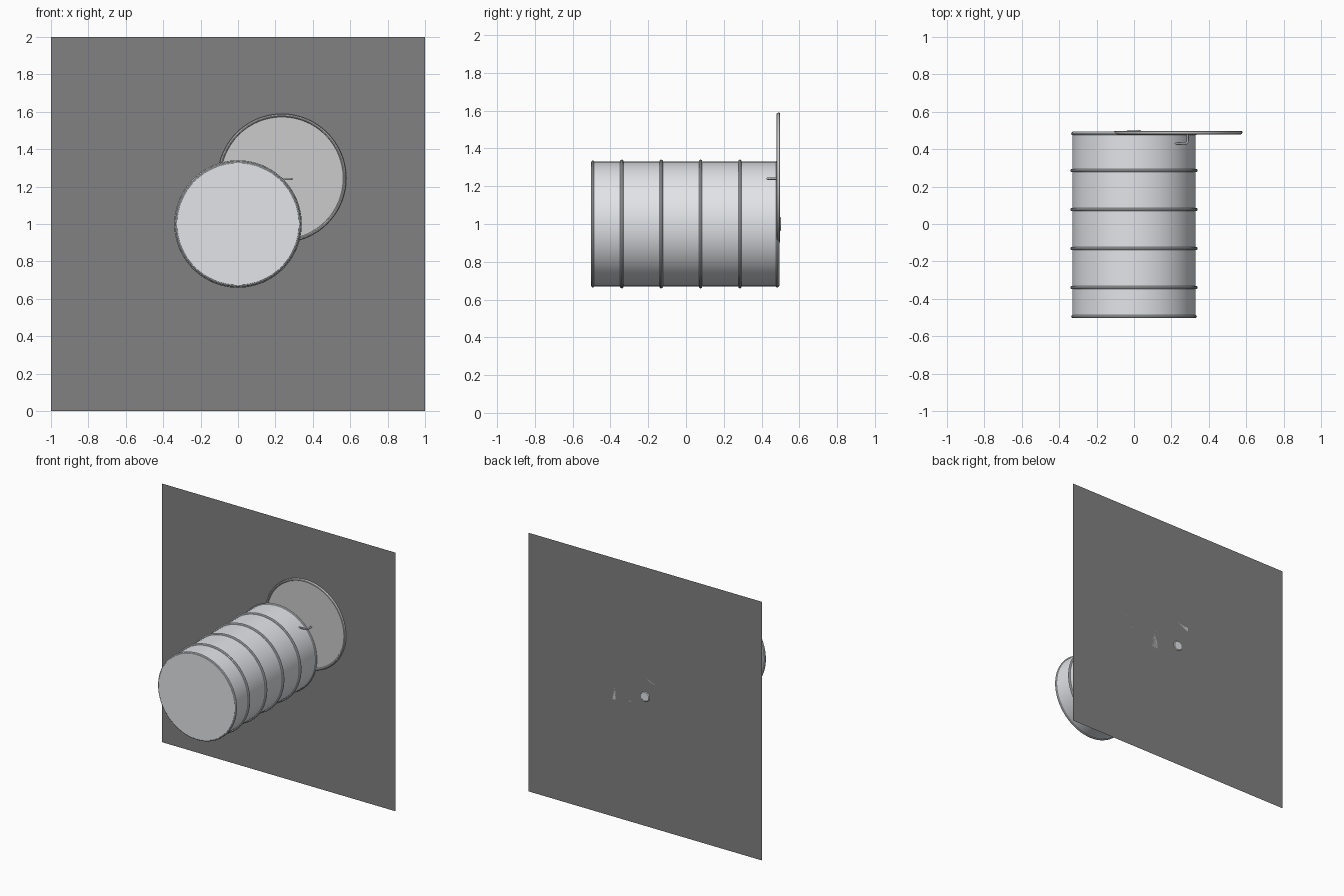
import bpy, bmesh, math
from mathutils import Matrix, Vector

if "Cube" in bpy.data.objects:
    bpy.data.objects.remove(bpy.data.objects["Cube"])

SEG = 64


def material(name, rgb):
    m = bpy.data.materials.new(name)
    m.diffuse_color = (*rgb, 1)
    m.use_nodes = True
    m.node_tree.nodes["Principled BSDF"].inputs["Base Color"].default_value = m.diffuse_color
    return m


steel = material("steel", (0.76, 0.78, 0.81))
dark = material("dark_grey", (0.22, 0.22, 0.22))


def finish(name, bm, mat=None, smooth=True):
    bmesh.ops.recalc_face_normals(bm, faces=bm.faces)
    me = bpy.data.meshes.new(name)
    bm.to_mesh(me)
    bm.free()
    ob = bpy.data.objects.new(name, me)
    bpy.context.collection.objects.link(ob)
    if mat:
        me.materials.append(mat)
    if smooth:
        bpy.ops.object.select_all(action='DESELECT')
        ob.select_set(True)
        bpy.context.view_layer.objects.active = ob
        bpy.ops.object.shade_smooth_by_angle(angle=math.radians(35))
    return ob


def lathe(name, profile, x, z, mat=None, closed=False, seg=SEG):
    """Spin a (radius, y) profile around an axis parallel to y."""
    bm = bmesh.new()
    vs = [bm.verts.new((r, y, 0)) for r, y in profile]
    pairs = list(zip(vs, vs[1:])) + ([(vs[-1], vs[0])] if closed else [])
    edges = [bm.edges.new(p) for p in pairs]
    bmesh.ops.spin(bm, geom=vs + edges, cent=(0, 0, 0), axis=(0, 1, 0),
                   angle=math.tau, steps=seg)
    bmesh.ops.remove_doubles(bm, verts=bm.verts, dist=1e-5)
    bmesh.ops.translate(bm, verts=bm.verts, vec=(x, 0, z))
    return finish(name, bm, mat)


def ring(name, radius, y, thick, mat):
    prof = [(radius + thick * math.cos(a), y + thick * math.sin(a))
            for a in (i * math.tau / 10 for i in range(10))]
    return lathe(name, prof, 0, 1, mat, closed=True)


# Backing panel
bm = bmesh.new()
bmesh.ops.create_grid(bm, x_segments=1, y_segments=1, size=1,
                      matrix=Matrix.Translation((0, 0.498, 1)) @ Matrix.Rotation(math.pi / 2, 4, 'X'))
finish("panel", bm, dark, smooth=False)

# Drum body, closed at both ends
F, B, R = -0.503, 0.495, 0.33
lathe("drum_body", [(0, F), (R - 0.004, F), (R, F + 0.004),
                    (R, B - 0.004), (R - 0.004, B), (0, B)], 0, 1, steel)

# Rolling hoops and end rims
for i in range(4):
    ring(f"hoop_{i + 1}", 0.332, -0.34 + 0.2085 * i, 0.009, steel)
for name, y in (("front_rim", F + 0.009), ("back_rim", B - 0.012)):
    ring(name, 0.328, y, 0.008, steel)

# Bung in the centre of the drum end, poking through the panel
lathe("bung", [(0, 0.48), (0.038, 0.48), (0.038, 0.498),
               (0.033, 0.503), (0, 0.503)], 0, 1, steel, seg=32)

# Loose lid with a raised rim
LX, LZ = 0.235, 1.245
lathe("lid", [(0, 0.487), (0.327, 0.487), (0.330, 0.481), (0.335, 0.479),
              (0.341, 0.481), (0.344, 0.486), (0.344, 0.494),
              (0.340, 0.498), (0, 0.498)], LX, LZ)

# U-shaped lid handle
cu = bpy.data.curves.new("lid_handle", 'CURVE')
cu.dimensions = '3D'
cu.bevel_depth = 0.006
cu.bevel_resolution = 2
cu.use_fill_caps = True
sp = cu.splines.new('POLY')
pts = [(-0.052, 0.487), (-0.052, 0.440), (-0.044, 0.431),
       (0.044, 0.431), (0.052, 0.440), (0.052, 0.487)]
sp.points.add(len(pts) - 1)
for p, (x, y) in zip(sp.points, pts):
    p.co = (LX + x, y, LZ - 0.005, 1)
handle = bpy.data.objects.new("lid_handle", cu)
bpy.context.collection.objects.link(handle)
